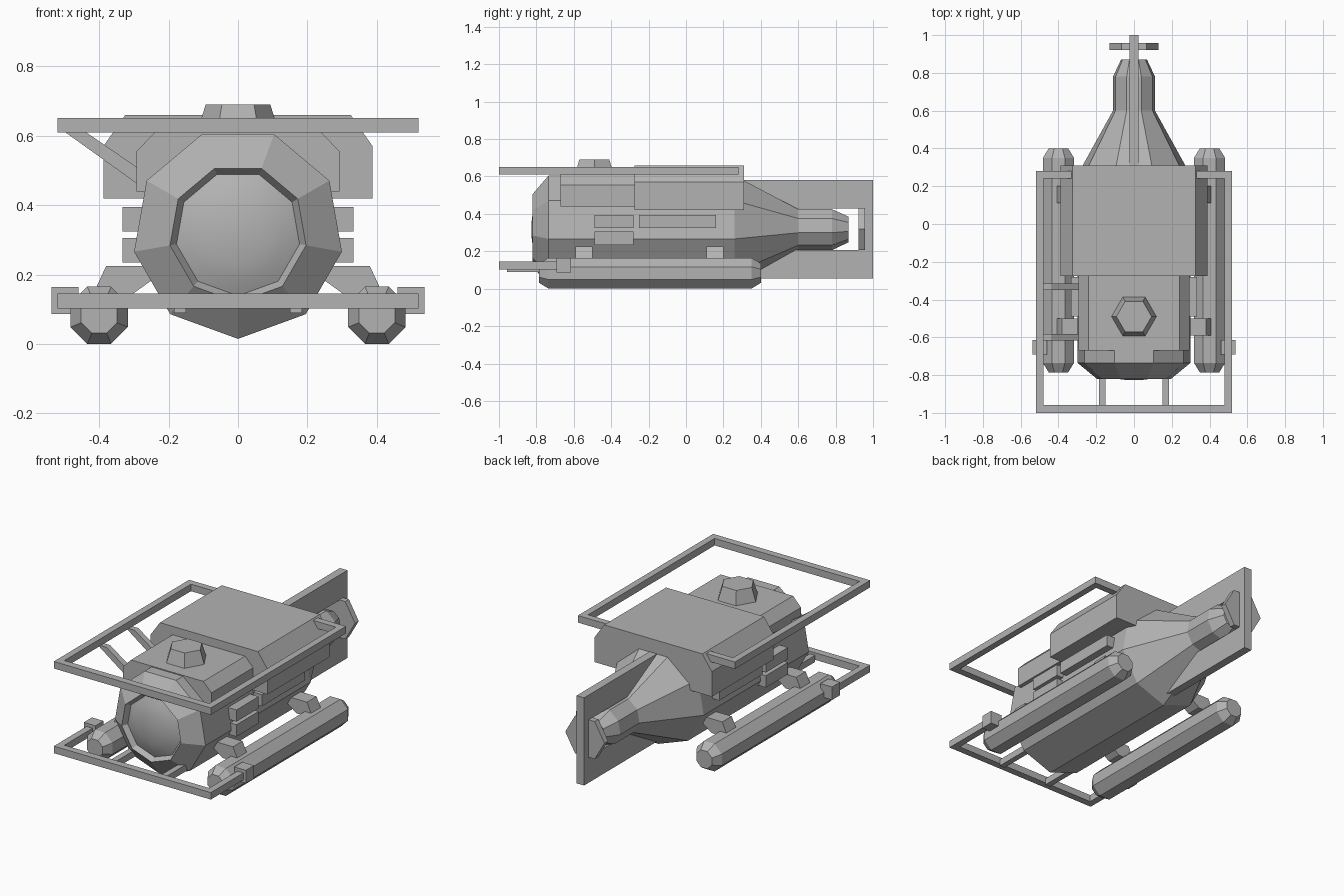
import bpy, bmesh, math
from mathutils import Vector

cube = bpy.data.objects.get("Cube")
if cube:
    bpy.data.objects.remove(cube, do_unlink=True)

grey = bpy.data.materials.new("hull_grey")
grey.use_nodes = True
grey.diffuse_color = (0.45, 0.45, 0.45, 1)
grey.node_tree.nodes["Principled BSDF"].inputs["Base Color"].default_value = (0.45, 0.45, 0.45, 1)


def finish(name, bm, smooth=False):
    bmesh.ops.recalc_face_normals(bm, faces=bm.faces)
    mesh = bpy.data.meshes.new(name)
    for face in bm.faces:
        face.smooth = smooth
    bm.to_mesh(mesh)
    bm.free()
    mesh.materials.append(grey)
    obj = bpy.data.objects.new(name, mesh)
    bpy.context.collection.objects.link(obj)
    return obj


def loft(name, rings, sides, x=0, z=0, turn=0, caps=(True, True), smooth=False):
    """Join regular polygons (y, radius) along the y axis."""
    bm = bmesh.new()
    loops = []
    for y, r in rings:
        angles = [turn + math.tau * i / sides for i in range(sides)]
        loops.append([bm.verts.new((x + r * math.sin(a), y, z - r * math.cos(a))) for a in angles])
    for a, b in zip(loops, loops[1:]):
        for i in range(sides):
            j = (i + 1) % sides
            bm.faces.new((a[i], a[j], b[j], b[i]))
    if caps[0]:
        bm.faces.new(loops[0])
    if caps[1]:
        bm.faces.new(loops[-1])
    return finish(name, bm, smooth)


def prism(name, profile, start, end, axis="y"):
    """Extrude an outline: (x, z) along y, or (y, z) along x."""
    bm = bmesh.new()
    place = (lambda u, v, d: (u, d, v)) if axis == "y" else (lambda u, v, d: (d, u, v))
    a = [bm.verts.new(place(u, v, start)) for u, v in profile]
    b = [bm.verts.new(place(u, v, end)) for u, v in profile]
    bm.faces.new(a)
    bm.faces.new(b)
    for i in range(len(a)):
        j = (i + 1) % len(a)
        bm.faces.new((a[i], a[j], b[j], b[i]))
    return finish(name, bm)


def box(name, x, y, z):
    x = sorted(x)
    return prism(name, [(x[0], z[0]), (x[1], z[0]), (x[1], z[1]), (x[0], z[1])], *y)


def chamfered(name, half, top_half, low, shoulder, top, y):
    right = [(half, low), (half, shoulder), (top_half, top)]
    return prism(name, right + [(-u, v) for u, v in reversed(right)], *y)


# Nine-sided hull with a recessed window rim and tapering tail
AXIS = 0.319
loft("hull", [(-0.79, 0.18), (-0.82, 0.199), (-0.735, 0.304), (0.26, 0.304),
              (0.6, 0.113), (0.78, 0.113), (0.87, 0.07)], 9, z=AXIS, caps=(False, True))
loft("front_window", [(-0.79, 0.18), (-0.808, 0.14), (-0.82, 0.09), (-0.827, 0.03)],
     9, z=AXIS, caps=(False, True), smooth=True)

# Upper housings
chamfered("rear_housing", 0.388, 0.325, 0.42, 0.57, 0.66, (-0.275, 0.31))
chamfered("front_housing", 0.293, 0.24, 0.44, 0.555, 0.61, (-0.67, -0.27))

# Hatch on the front housing
bpy.ops.mesh.primitive_cone_add(vertices=6, radius1=0.122, radius2=0.093, depth=0.09,
                                location=(0, -0.49, 0.645), rotation=(0, 0, math.pi / 2))
hatch = bpy.context.object
hatch.name = "hatch"
hatch.data.materials.append(grey)

# Tail fin with an opening for the propeller
prism("tail_fin", [(0.3, 0.055), (1, 0.055), (1, 0.58), (0.3, 0.58), (0.3, 0.43),
                   (0.957, 0.43), (0.957, 0.207), (0.3, 0.207)], -0.025, 0.025, "x")
loft("propeller_disc", [(0.922, 0.13), (0.957, 0.13)], 6, z=0.32, turn=math.pi / 6)

# Front bars of the two guard frames and rear bar of the upper one
box("upper_front_bar", (-0.52, 0.52), (-1, -0.957), (0.61, 0.652))
box("lower_front_bar", (-0.52, 0.52), (-1, -0.957), (0.103, 0.145))

for side, label in ((1, "left"), (-1, "right")):
    def both(name, x, y, z):
        box(label + "_" + name, [side * v for v in x], y, z)

    # Guard frame sides and supports
    both("upper_side_bar", (0.48, 0.52), (-0.957, 0.28), (0.61, 0.652))
    both("upper_rear_bar", (0.3, 0.48), (0.24, 0.28), (0.61, 0.652))
    both("lower_side_bar", (0.48, 0.52), (-0.957, -0.62), (0.103, 0.145))
    both("lower_inner_bar", (0.15, 0.185), (-0.957, -0.7), (0.09, 0.13))
    both("frame_clamp", (0.46, 0.537), (-0.692, -0.615), (0.087, 0.165))

    # Equipment boxes on the hull flanks
    both("upper_front_pod", (0.24, 0.333), (-0.49, -0.28), (0.325, 0.395))
    both("upper_rear_pod", (0.24, 0.333), (-0.25, 0.16), (0.325, 0.395))
    both("lower_front_pod", (0.24, 0.333), (-0.49, -0.28), (0.235, 0.306))

    # Octagonal float and its two sloping mounts
    loft(label + "_float", [(-0.785, 0.056), (-0.735, 0.0893), (0.35, 0.0893), (0.4, 0.056)],
         8, x=side * 0.4, z=0.083, turn=math.pi / 8)
    mount = [(0.24, 0.225), (0.38, 0.225), (0.41, 0.16), (0.38, 0.14), (0.31, 0.14), (0.24, 0.19)]
    for y, place in ((-0.59, "front"), (0.11, "rear")):
        prism(f"{label}_{place}_mount", [(side * u, v) for u, v in mount], y, y + 0.09)

# Diagonal braces on the right side of the upper frame
for y, place in ((-0.617, "front"), (-0.35, "rear")):
    prism(place + "_brace", [(-0.5, 0.612), (-0.44, 0.612), (-0.26, 0.488), (-0.26, 0.44)], y, y + 0.035)
